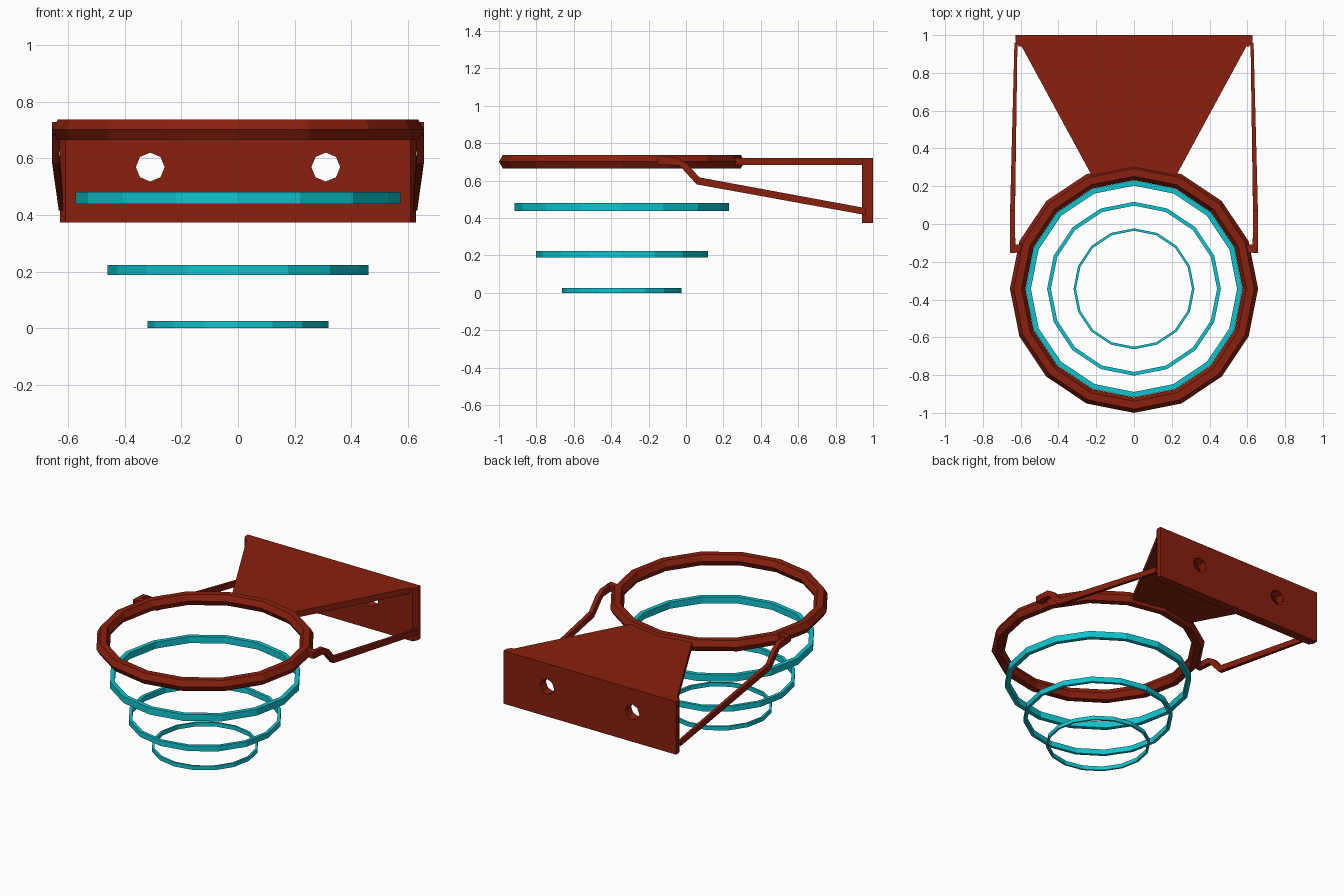
import bpy, bmesh
from math import sin, cos, pi

if "Cube" in bpy.data.objects:
    bpy.data.objects.remove(bpy.data.objects["Cube"])

CY = -0.343   # hoop centre in y
SIDES = 16


def material(name, rgb):
    m = bpy.data.materials.new(name)
    m.diffuse_color = (*rgb, 1)
    m.use_nodes = True
    m.node_tree.nodes["Principled BSDF"].inputs["Base Color"].default_value = m.diffuse_color
    return m


RED = material("red_paint", (0.25, 0.014, 0.004))
TEAL = material("teal_net", (0.005, 0.55, 0.62))


def loft(name, sections, mat, closed=False):
    """Skin a list of equal-length cross-sections, capped unless closed."""
    bm = bmesh.new()
    rows = [[bm.verts.new(p) for p in s] for s in sections]
    n = len(rows[0])
    pairs = list(zip(rows, rows[1:]))
    if closed:
        pairs.append((rows[-1], rows[0]))
    else:
        bm.faces.new(rows[0])
        bm.faces.new(rows[-1])
    for a, b in pairs:
        for i in range(n):
            j = (i + 1) % n
            bm.faces.new((a[i], a[j], b[j], b[i]))
    bmesh.ops.recalc_face_normals(bm, faces=bm.faces)
    me = bpy.data.meshes.new(name)
    bm.to_mesh(me)
    bm.free()
    me.materials.append(mat)
    ob = bpy.data.objects.new(name, me)
    bpy.context.collection.objects.link(ob)
    return ob


def ring(name, profile, mat):
    """Sweep an (r, z) profile around the hoop centre."""
    angles = [2 * pi * k / SIDES for k in range(SIDES)]
    return loft(name, [[(r * cos(a), CY + r * sin(a), z) for r, z in profile]
                       for a in angles], mat, closed=True)


def slab(name, outline, z0, z1, mat):
    return loft(name, [[(x, y, z) for x, y in outline] for z in (z0, z1)], mat)


# Hoop with six-sided section
ring("hoop", [(0.616 + 0.041 * cos(k * pi / 3), 0.701 + 0.041 * sin(k * pi / 3))
              for k in range(6)], RED)

# Net bands shrinking downwards
for name, r, t, z0, z1 in (("net_ring_upper", 0.574, 0.028, 0.438, 0.481),
                           ("net_ring_middle", 0.460, 0.020, 0.188, 0.223),
                           ("net_ring_lower", 0.320, 0.013, 0.0, 0.026)):
    ring(name, [(r - t, z0), (r, z0), (r, z1), (r - t, z1)], TEAL)

# Mounting plate with chamfered front corners and two bolt holes
plate = slab("mounting_plate", [(-0.628, 1), (0.628, 1), (0.628, 0.968),
             (0.61, 0.94), (-0.61, 0.94), (-0.628, 0.968)], 0.374, 0.722, RED)
for x in (-0.31, 0.31):
    bpy.ops.mesh.primitive_cylinder_add(vertices=8, radius=0.051, depth=0.3,
                                        location=(x, 0.97, 0.569),
                                        rotation=(pi / 2, 0, 0))
    cutter = bpy.context.object
    cutter.hide_render = True
    mod = plate.modifiers.new("hole", 'BOOLEAN')
    mod.operation = 'DIFFERENCE'
    mod.solver = 'EXACT'
    mod.object = cutter
    bpy.context.view_layer.objects.active = plate
    bpy.ops.object.modifier_apply(modifier=mod.name)
    bpy.data.objects.remove(cutter)

# Tapered top bracket joining plate and hoop
slab("top_bracket", [(-0.6, 0.95), (0.6, 0.95), (0.22, 0.25), (-0.22, 0.25)],
     0.683, 0.722, RED)

# Side braces: x, half width, top (y, z), bottom (y, z) per station
STATIONS = [(0.642, 0.014, (-0.153, 0.728), (-0.153, 0.688)),
            (0.643, 0.014, (-0.045, 0.722), (-0.035, 0.680)),
            (0.643, 0.014, (0.005, 0.692), (-0.018, 0.662)),
            (0.643, 0.013, (0.072, 0.617), (0.056, 0.580)),
            (0.625, 0.008, (0.960, 0.453), (0.960, 0.416))]
for side, s in (("left", -1), ("right", 1)):
    loft("brace_" + side, [[(s * (x - w), *t), (s * (x + w), *t),
                            (s * (x + w), *b), (s * (x - w), *b)]
                           for x, w, t, b in STATIONS], RED)
    # Tab welding the brace to the hoop
    slab("brace_tab_" + side, [(s * 0.595, -0.15), (s * 0.656, -0.15),
                               (s * 0.656, -0.108), (s * 0.595, -0.108)],
         0.688, 0.728, RED)
